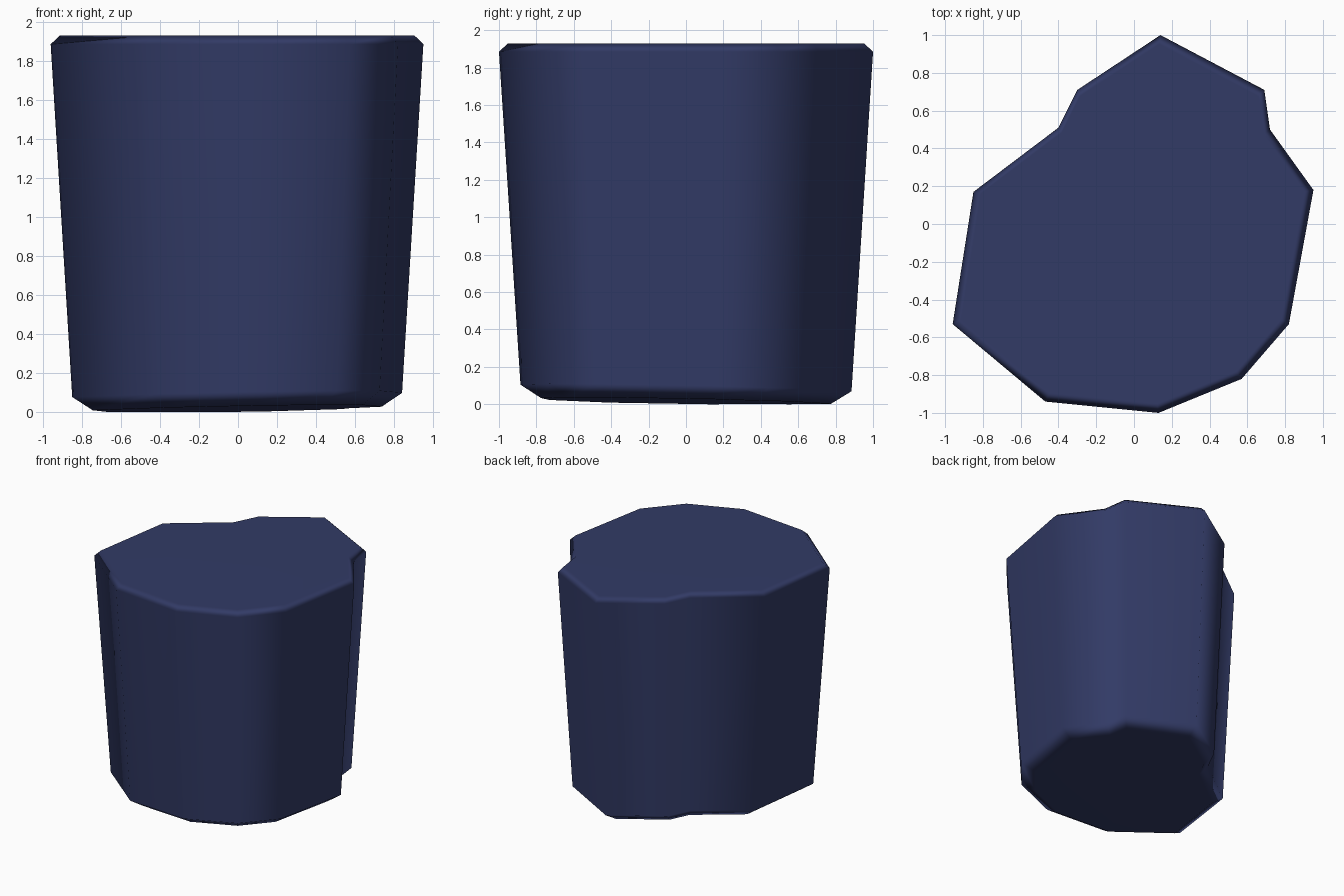
import bpy
import bmesh

cube = bpy.data.objects.get("Cube")
if cube:
    bpy.data.objects.remove(cube, do_unlink=True)

# Single dark blue material
mat = bpy.data.materials.new("dark_blue")
mat.use_nodes = True
colour = (0.032, 0.043, 0.133, 1)
mat.diffuse_color = colour
mat.node_tree.nodes["Principled BSDF"].inputs["Base Color"].default_value = colour

# Irregular stone outline with a notch on each side, counter-clockwise
outline = [(0.14, 1.0), (-0.30, 0.71), (-0.40, 0.51), (-0.85, 0.17),
           (-0.96, -0.53), (-0.47, -0.94), (0.13, -1.0), (0.57, -0.82),
           (0.82, -0.53), (0.95, 0.18), (0.72, 0.50), (0.69, 0.71)]

# Rings from bottom to top: scale, height, tilt amount
rings = [(0.775, 0.015, 1), (0.885, 0.085, 1), (1.0, 1.885, 0), (0.952, 1.93, 0)]

bm = bmesh.new()
loops = []
for scale, height, tilt in rings:
    loops.append([bm.verts.new((x * scale, y * scale,
                                height + tilt * scale * 0.02 * (x - y)))
                  for x, y in outline])

# Tapered walls with chamfered rims
count = len(outline)
for low, high in zip(loops, loops[1:]):
    for i in range(count):
        j = (i + 1) % count
        bm.faces.new((low[i], low[j], high[j], high[i]))

# Top and bottom caps
bm.faces.new(loops[-1])
bm.faces.new(loops[0][::-1])
bmesh.ops.recalc_face_normals(bm, faces=bm.faces)
lowest = min(v.co.z for v in bm.verts)
for v in loops[0]:
    v.co.z -= lowest
for f in bm.faces:
    f.smooth = True

mesh = bpy.data.meshes.new("stone_block")
bm.to_mesh(mesh)
bm.free()
mesh.materials.append(mat)
stone = bpy.data.objects.new("stone_block", mesh)
bpy.context.collection.objects.link(stone)

# Large faces stay flat while the rims shade softly
weighted = stone.modifiers.new("soft_rims", 'WEIGHTED_NORMAL')
weighted.weight = 60
